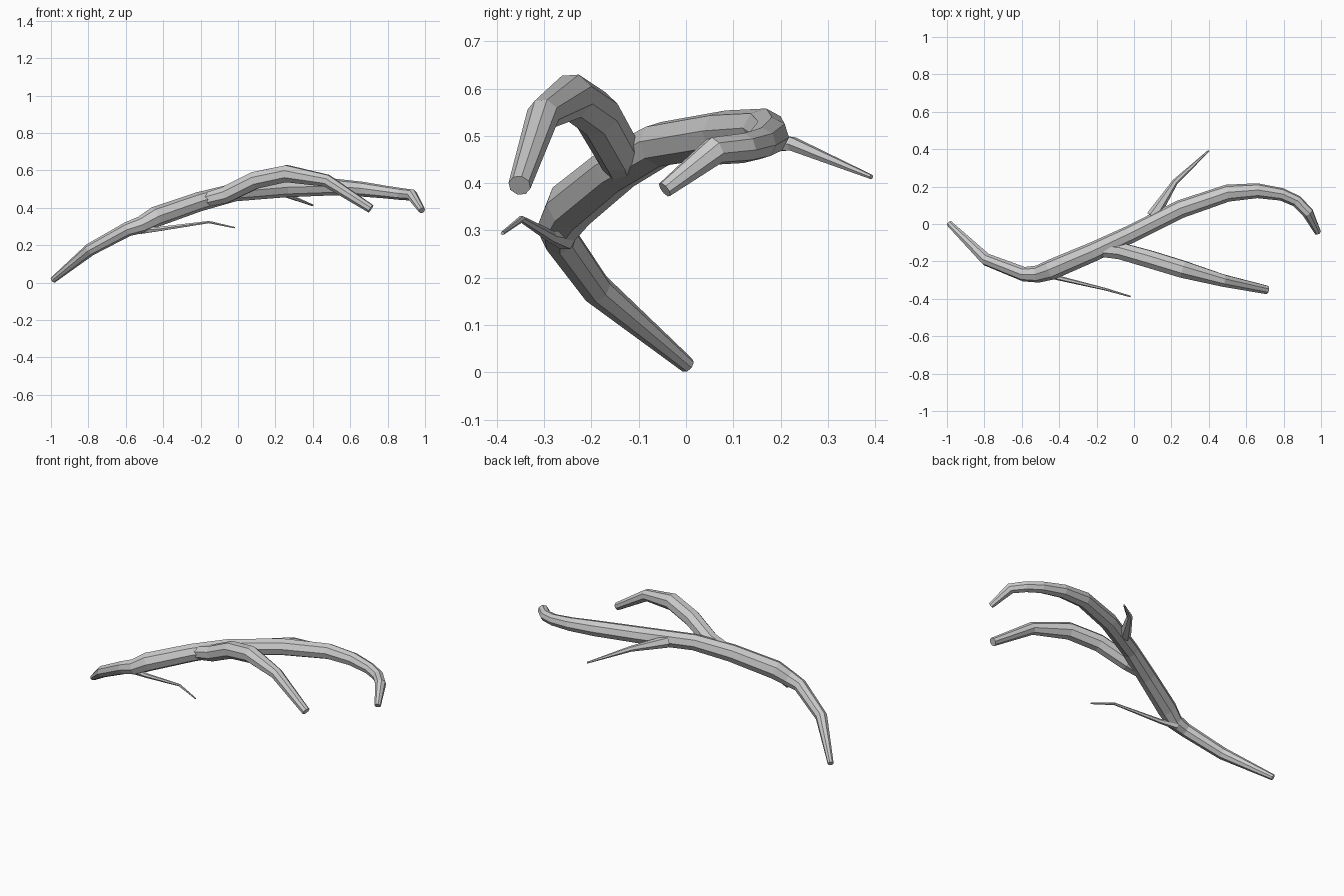
import bpy, bmesh, math
from mathutils import Vector

SIDES = 8


def limb(name, path, sides=SIDES):
    """Tapered, capped tube through (x, y, z, radius) points without twist."""
    pts = [Vector(p[:3]) for p in path]
    bm = bmesh.new()
    rings = []
    normal = Vector((0, 0, 1))
    last = len(pts) - 1
    for i, p in enumerate(pts):
        before = (p - pts[i - 1]).normalized() if i > 0 else Vector()
        after = (pts[i + 1] - p).normalized() if i < last else Vector()
        t = (before + after).normalized()
        normal = (normal - t * normal.dot(t)).normalized()
        side = t.cross(normal)
        ring = []
        for k in range(sides):
            a = 2 * math.pi * (k + 0.5) / sides
            ring.append(bm.verts.new(p + path[i][3] * (math.cos(a) * normal + math.sin(a) * side)))
        rings.append(ring)
    for r0, r1 in zip(rings, rings[1:]):
        for k in range(sides):
            j = (k + 1) % sides
            bm.faces.new((r0[k], r0[j], r1[j], r1[k]))
    bm.faces.new(rings[0])
    bm.faces.new(rings[-1])
    bmesh.ops.recalc_face_normals(bm, faces=bm.faces)
    mesh = bpy.data.meshes.new(name)
    bm.to_mesh(mesh)
    bm.free()
    ob = bpy.data.objects.new(name, mesh)
    bpy.context.collection.objects.link(ob)
    return ob


# Main stem, from the low left end to the hooked right end
limb("main_stem", [
    (-0.988, 0.003, 0.015, 0.017), (-0.79, -0.19, 0.177, 0.034),
    (-0.59, -0.268, 0.286, 0.039), (-0.515, -0.268, 0.31, 0.046),
    (-0.44, -0.243, 0.352, 0.055), (-0.21, -0.145, 0.432, 0.052),
    (-0.02, -0.055, 0.482, 0.048), (0.25, 0.08, 0.505, 0.049),
    (0.50, 0.165, 0.512, 0.046), (0.66, 0.178, 0.500, 0.040),
    (0.79, 0.158, 0.484, 0.034), (0.87, 0.122, 0.474, 0.032),
    (0.93, 0.06, 0.468, 0.031), (0.983, -0.045, 0.386, 0.018)])

# Large side branch, arching up and down to the front
limb("front_branch", [
    (-0.20, -0.135, 0.435, 0.040), (-0.07, -0.145, 0.468, 0.048),
    (0.09, -0.19, 0.547, 0.050), (0.26, -0.242, 0.583, 0.049),
    (0.475, -0.302, 0.545, 0.035), (0.71, -0.352, 0.395, 0.024)])

# Thin twigs
limb("back_twig", [
    (0.10, 0.04, 0.490, 0.035), (0.22, 0.225, 0.483, 0.016),
    (0.40, 0.392, 0.413, 0.005)], 6)
limb("front_twig", [
    (-0.52, -0.255, 0.280, 0.022), (-0.42, -0.285, 0.287, 0.013),
    (-0.155, -0.348, 0.324, 0.007), (-0.018, -0.388, 0.294, 0.004)], 6)
